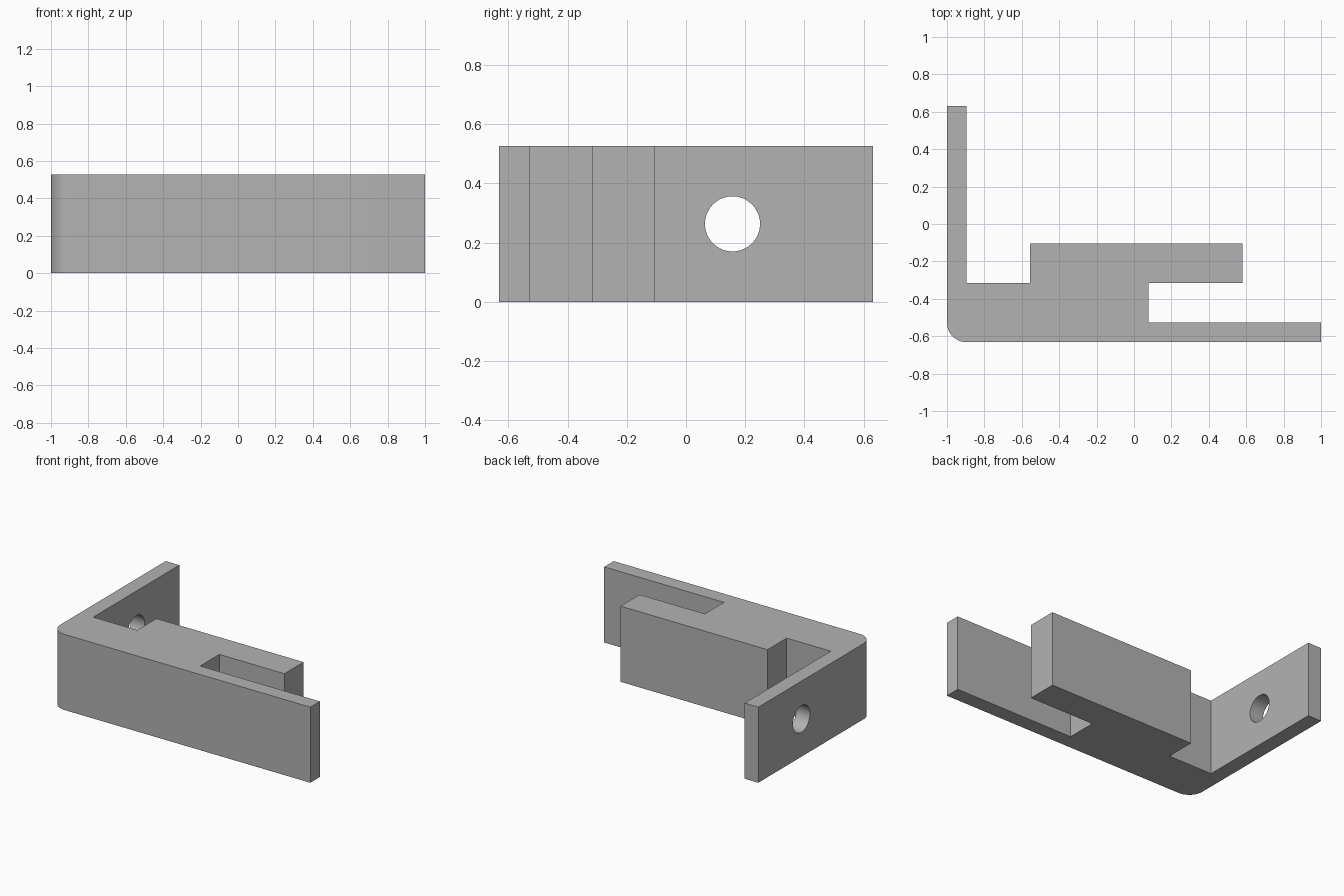
import bpy
import bmesh
from math import pi, sin, cos, radians
from mathutils import Matrix

cube = bpy.data.objects.get("Cube")
if cube:
    bpy.data.objects.remove(cube, do_unlink=True)

HEIGHT = 0.527
HALF_W, HALF_D = 1.0, 0.632
WALL = 0.105          # thickness of the side plate and the front lip
RADIUS = 0.105        # rounded outer corner
SHELF, BLOCK = -0.316, -0.105   # back faces of the base and of the block

grey = bpy.data.materials.new("plain grey")
grey.use_nodes = True
colour = (0.45, 0.45, 0.45, 1)
grey.diffuse_color = colour
grey.node_tree.nodes["Principled BSDF"].inputs["Base Color"].default_value = colour


def make_object(name, bm):
    bmesh.ops.recalc_face_normals(bm, faces=bm.faces)
    mesh = bpy.data.meshes.new(name)
    bm.to_mesh(mesh)
    bm.free()
    mesh.materials.append(grey)
    obj = bpy.data.objects.new(name, mesh)
    bpy.context.collection.objects.link(obj)
    return obj


# Plan outline: rounded corner, front lip, slot, block, side plate
STEPS = 16
outline = [(-HALF_W + RADIUS - RADIUS * cos(a), -HALF_D + RADIUS - RADIUS * sin(a))
           for a in (i * pi / 2 / STEPS for i in range(STEPS + 1))]
outline += [
    (HALF_W, -HALF_D), (HALF_W, -HALF_D + WALL),
    (0.077, -HALF_D + WALL), (0.077, SHELF),
    (0.579, SHELF), (0.579, BLOCK),
    (-0.555, BLOCK), (-0.555, SHELF),
    (-HALF_W + WALL, SHELF), (-HALF_W + WALL, HALF_D),
    (-HALF_W, HALF_D),
]

# Bracket body, extruded upwards
bm = bmesh.new()
base = bm.faces.new([bm.verts.new((x, y, 0)) for x, y in outline])
top = bmesh.ops.extrude_face_region(bm, geom=[base], use_keep_orig=True)["geom"]
bmesh.ops.translate(bm, vec=(0, 0, HEIGHT),
                    verts=[v for v in top if isinstance(v, bmesh.types.BMVert)])
bracket = make_object("bracket", bm)

# Round hole through the side plate
bm = bmesh.new()
place = Matrix.Translation((-HALF_W + WALL / 2, 0.157, HEIGHT / 2)) @ Matrix.Rotation(pi / 2, 4, "Y")
bmesh.ops.create_cone(bm, cap_ends=True, segments=64, radius1=0.093, radius2=0.093,
                      depth=WALL * 2, matrix=place)
cutter = make_object("hole_cutter", bm)
cutter.hide_render = True

bpy.ops.object.select_all(action="DESELECT")
bracket.select_set(True)
bpy.context.view_layer.objects.active = bracket
hole = bracket.modifiers.new("hole", "BOOLEAN")
hole.operation = "DIFFERENCE"
hole.solver = "EXACT"
hole.object = cutter
bpy.ops.object.modifier_apply(modifier=hole.name)
bpy.data.objects.remove(cutter, do_unlink=True)

# Smooth the corner and the hole, keep the flat edges crisp
bpy.ops.object.shade_smooth_by_angle(angle=radians(30))
